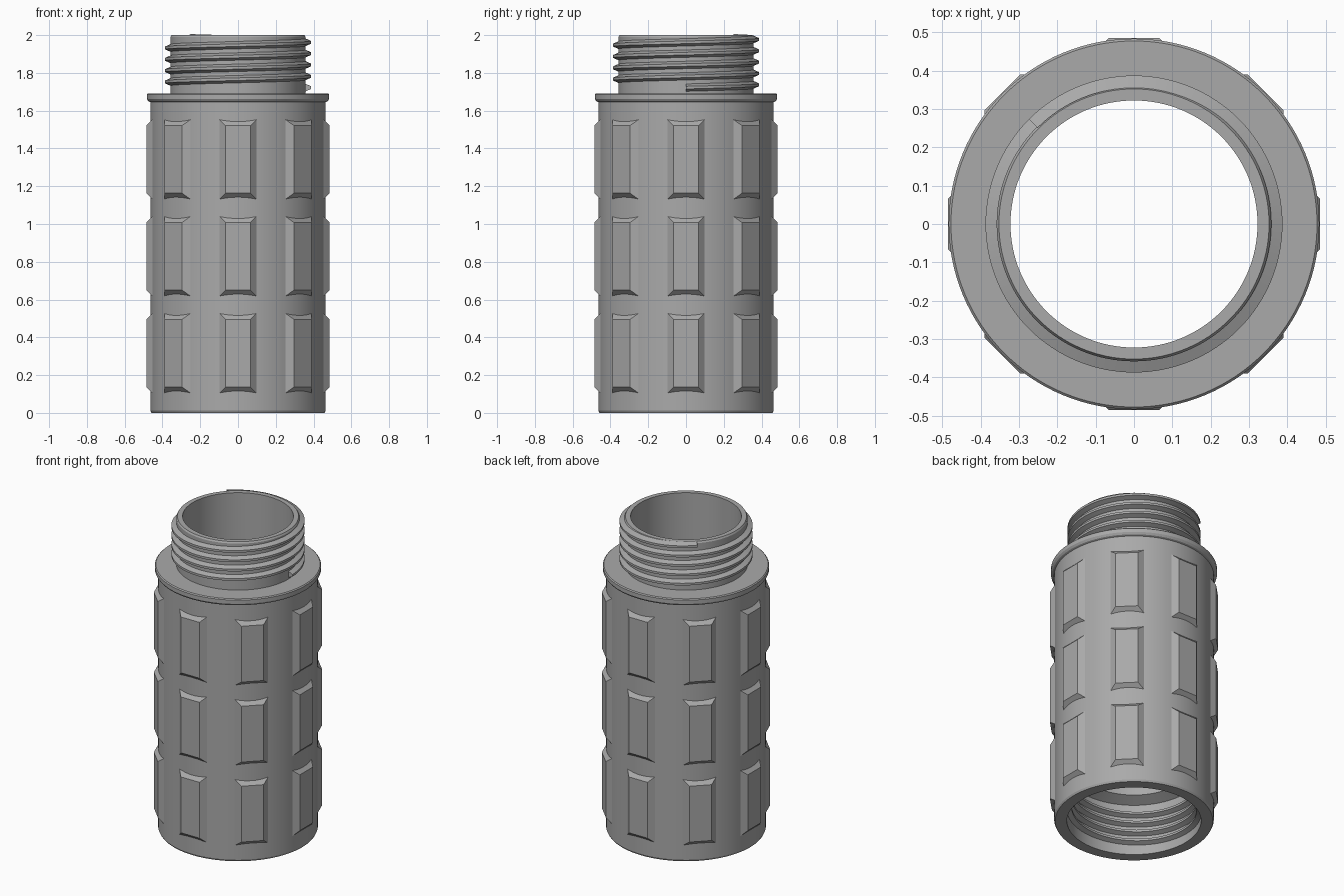
import bpy
import bmesh
import math
from mathutils import Matrix

cube = bpy.data.objects.get("Cube")
if cube:
    bpy.data.objects.remove(cube, do_unlink=True)

gray = bpy.data.materials.new("plain gray")
gray.use_nodes = True
color = (0.40, 0.40, 0.40, 1)
gray.diffuse_color = color
gray.node_tree.nodes["Principled BSDF"].inputs["Base Color"].default_value = color

SEGMENTS = 128


def finish(name, bm, smooth=True):
    bmesh.ops.recalc_face_normals(bm, faces=bm.faces)
    mesh = bpy.data.meshes.new(name)
    bm.to_mesh(mesh)
    bm.free()
    mesh.materials.append(gray)
    obj = bpy.data.objects.new(name, mesh)
    bpy.context.collection.objects.link(obj)
    if smooth:
        bpy.ops.object.select_all(action="DESELECT")
        obj.select_set(True)
        bpy.context.view_layer.objects.active = obj
        bpy.ops.object.shade_smooth_by_angle(angle=math.radians(25))
    return obj


def sweep(name, profile, steps, angle_step, rise=0.0, closed=True):
    """Sweep a closed (radius, height) profile around z, rising per step."""
    bm = bmesh.new()
    rings = []
    for i in range(steps):
        a = i * angle_step
        rings.append([bm.verts.new((r * math.cos(a), r * math.sin(a), z + i * rise))
                      for r, z in profile])
    n = len(profile)
    for i in range(steps if closed else steps - 1):
        p, q = rings[i], rings[(i + 1) % steps]
        for j in range(n):
            k = (j + 1) % n
            bm.faces.new((p[j], q[j], q[k], p[k]))
    if not closed:
        bm.faces.new(rings[0])
        bm.faces.new(rings[-1])
    return finish(name, bm)


def thread(name, root, crest, start, pitch, turns):
    """Helical ridge with a narrow flat crest."""
    profile = [(root, start - 0.021), (crest, start - 0.007),
               (crest, start + 0.007), (root, start + 0.021)]
    step = math.tau / SEGMENTS
    sweep(name, profile, round(turns * SEGMENTS) + 1, step, pitch / SEGMENTS, False)


# Hollow sleeve: socket, bore, neck, flange and outer wall in one section
section = [
    (0.39, 0.0), (0.39, 0.33), (0.322, 0.36), (0.322, 2.0),
    (0.352, 2.0), (0.358, 1.99), (0.358, 1.692),
    (0.477, 1.692), (0.483, 1.686), (0.483, 1.662), (0.475, 1.65),
    (0.464, 1.645), (0.464, 0.012), (0.458, 0.0),
]
sweep("sleeve", section, SEGMENTS, math.tau / SEGMENTS)

# Threads on the neck and inside the socket
thread("neck_thread", 0.355, 0.387, 1.722, 0.06, 4.375)
thread("socket_thread", 0.393, 0.362, 0.045, 0.06, 4.4)

# Grip pads: bevelled blocks in three rows of eight
bm = bmesh.new()
OUTER, DEPTH = 0.485, 0.05
for row in range(3):
    mid = 0.316 + row * 0.513
    for i in range(8):
        turn = Matrix.Rotation(i * math.tau / 8, 4, "Z")
        corners = []
        for grow in (0, DEPTH):
            w, h = 0.066 + grow, 0.179 + grow
            corners.append([bm.verts.new(turn @ Matrix.Translation((OUTER - grow, y * w, mid + z * h))
                                         .translation)
                            for y, z in ((-1, -1), (1, -1), (1, 1), (-1, 1))])
        face, base = corners
        bm.faces.new(face)
        bm.faces.new(base[::-1])
        for j in range(4):
            k = (j + 1) % 4
            bm.faces.new((face[j], base[j], base[k], face[k]))
finish("grip_pads", bm, smooth=False)
